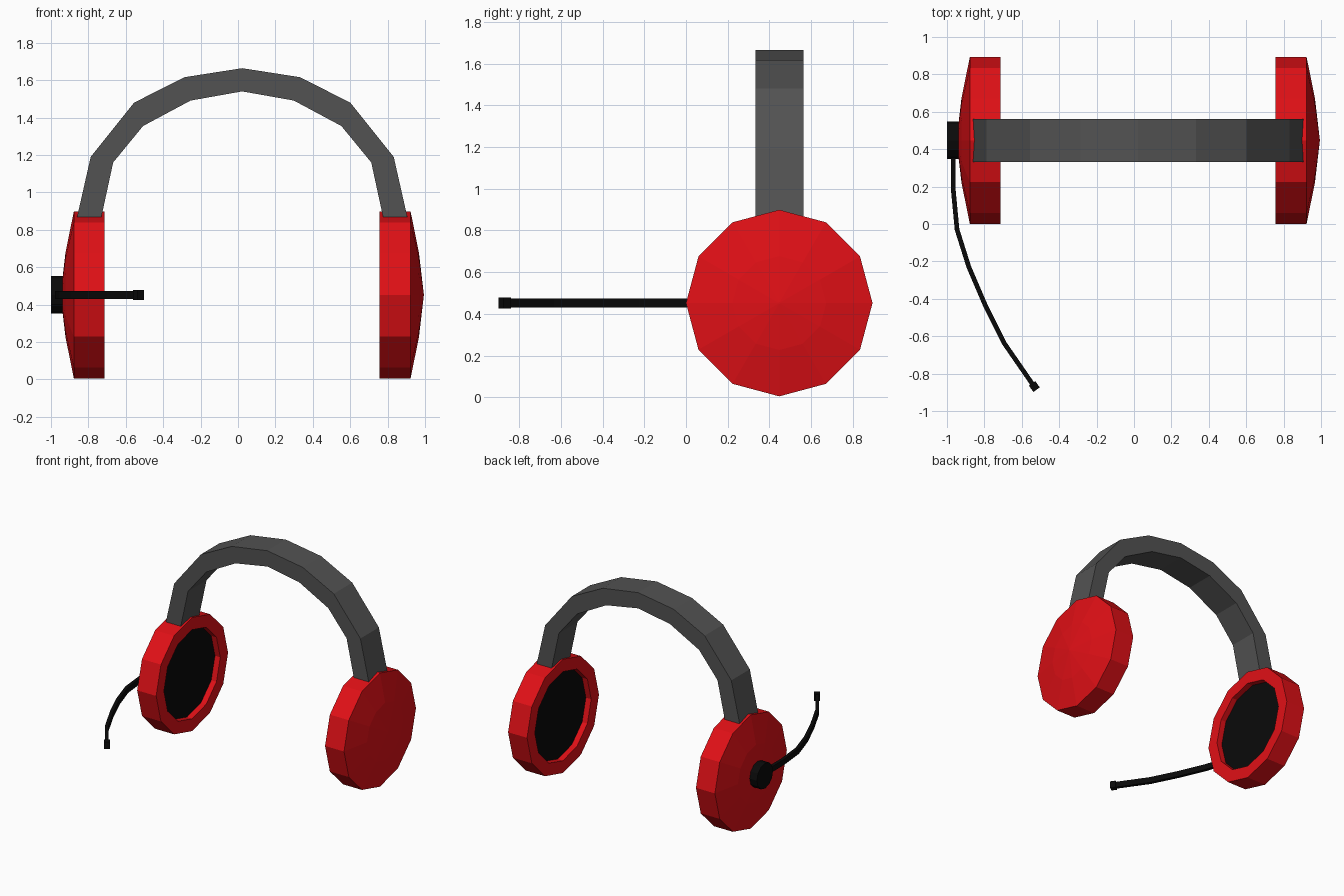
import bpy, bmesh
from math import sin, cos, tau
from mathutils import Vector

if "Cube" in bpy.data.objects:
    bpy.data.objects.remove(bpy.data.objects["Cube"])

CX, CY, CZ = 0.0225, 0.447, 0.452      # band mid-plane, cup axis


def material(name, rgb):
    m = bpy.data.materials.new(name)
    m.diffuse_color = (*rgb, 1)
    m.use_nodes = True
    m.node_tree.nodes["Principled BSDF"].inputs["Base Color"].default_value = m.diffuse_color
    return m


RED = material("red", (0.75, 0.005, 0.008))
BLACK = material("black", (0.003, 0.003, 0.003))
GREY = material("dark_grey", (0.085, 0.085, 0.085))


def finish(name, bm, mat):
    bmesh.ops.recalc_face_normals(bm, faces=bm.faces)
    me = bpy.data.meshes.new(name)
    bm.to_mesh(me)
    bm.free()
    me.materials.append(mat)
    ob = bpy.data.objects.new(name, me)
    bpy.context.collection.objects.link(ob)
    return ob


def loft(name, rings, mat, closed_end_caps=True):
    """Skin a list of equal-length point loops and cap both ends."""
    bm = bmesh.new()
    loops = [[bm.verts.new(p) for p in r] for r in rings]
    n = len(loops[0])
    for a, b in zip(loops, loops[1:]):
        for i in range(n):
            j = (i + 1) % n
            bm.faces.new((a[i], a[j], b[j], b[i]))
    if closed_end_caps:
        bm.faces.new(loops[0])
        bm.faces.new(loops[-1])
    return finish(name, bm, mat)


def turned(name, profile, mat, sides=12):
    """Turn (x, radius) profile about the cup axis."""
    return loft(name, [[(x, CY + r * cos(tau * i / sides), CZ + r * sin(tau * i / sides))
                        for i in range(sides)] for x, r in profile], mat)


# Ear cups with recessed black pads
for side, s in (("left", -1), ("right", 1)):
    cup = [(0.785, 0.35), (0.735, 0.35), (0.735, 0.447), (0.9, 0.447),
           (0.945, 0.225), (0.971, 0.004)]
    turned(side + "_ear_cup", [(CX + s * x, r) for x, r in cup], RED)
    turned(side + "_ear_pad", [(CX + s * x, r) for x, r in ((0.79, 0.349), (0.78, 0.349))], BLACK)

# Headband: outer and inner half profile, mirrored to a full arch
outer = [(0.887, 0.85), (0.81, 1.19), (0.578, 1.48), (0.308, 1.616), (0, 1.664)]
inner = [(0.757, 0.85), (0.69, 1.16), (0.53, 1.355), (0.276, 1.491), (0, 1.54)]
half = list(zip(outer, inner))
arch = [((-o[0], o[1]), (-i[0], i[1])) for o, i in half] + half[-2::-1]
loft("headband", [[(CX + o[0], CY - 0.115, o[1]), (CX + o[0], CY + 0.115, o[1]),
                   (CX + i[0], CY + 0.115, i[1]), (CX + i[0], CY - 0.115, i[1])]
                  for o, i in arch], GREY)

# Microphone mount on the left cup
turned("microphone_mount", [(-1.0, 0.1), (-0.925, 0.1)], BLACK)


def strip(name, path, w, h, mat):
    """Sweep a w x h rectangle along a flat path."""
    pts = [Vector((x, y, CZ)) for x, y in path]
    rings = []
    for k, p in enumerate(pts):
        d = (pts[min(k + 1, len(pts) - 1)] - pts[max(k - 1, 0)]).normalized()
        n = Vector((-d.y, d.x, 0)) * w / 2
        u = Vector((0, 0, h / 2))
        rings.append([p + n + u, p - n + u, p - n - u, p + n - u])
    return loft(name, rings, mat)


# Boom and microphone tip
strip("microphone_boom", [(-0.967, 0.4), (-0.966, 0.18), (-0.946, -0.03), (-0.883, -0.23),
                          (-0.797, -0.43), (-0.692, -0.64), (-0.54, -0.86)], 0.025, 0.044, BLACK)
strip("microphone_tip", [(-0.545, -0.852), (-0.521, -0.886)], 0.042, 0.054, BLACK)
